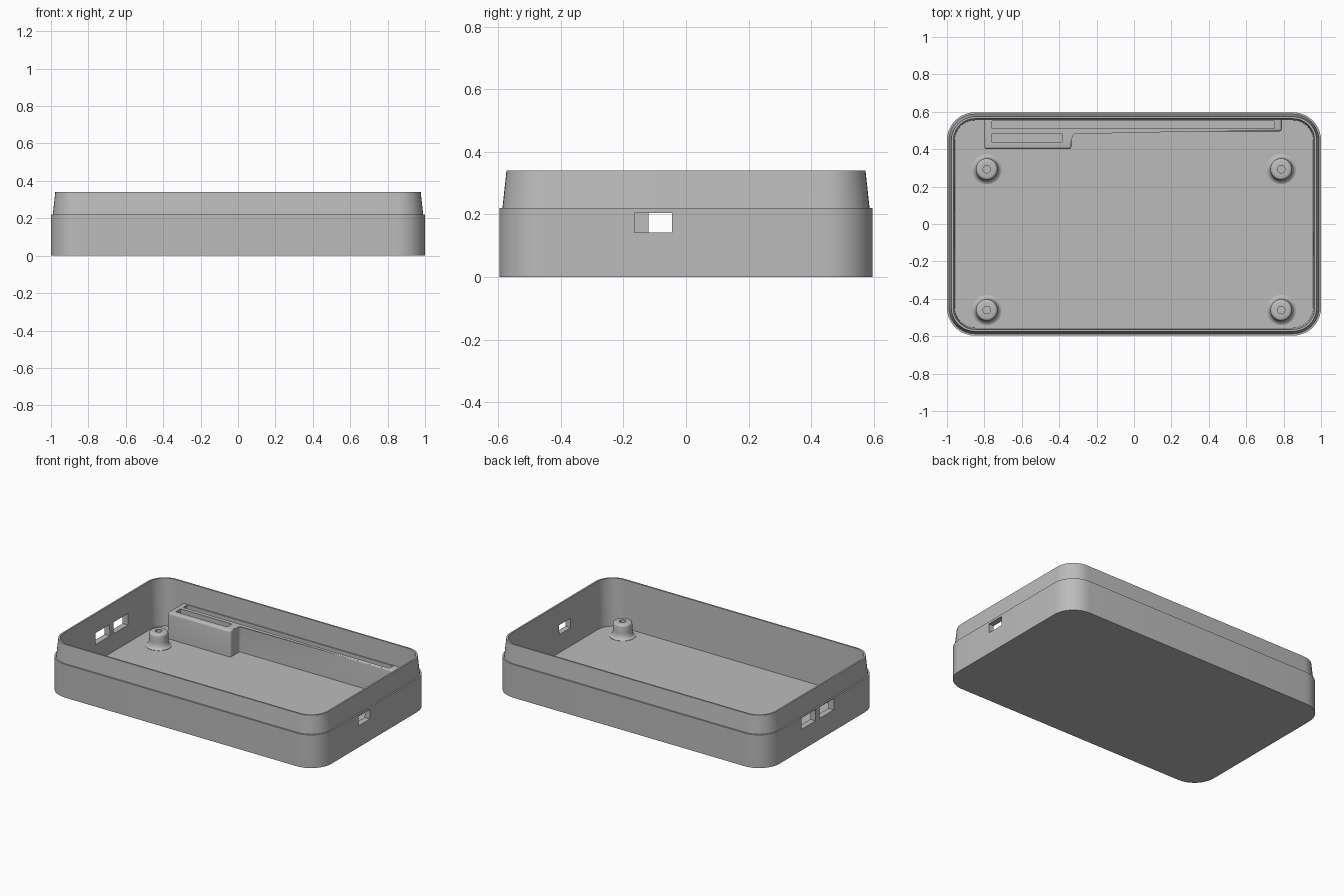
import bpy, bmesh, math

cube = bpy.data.objects.get("Cube")
if cube:
    bpy.data.objects.remove(cube)

grey = bpy.data.materials.new("plain grey")
grey.use_nodes = True
grey.diffuse_color = (0.5, 0.5, 0.5, 1)
grey.node_tree.nodes["Principled BSDF"].inputs["Base Color"].default_value = (0.5, 0.5, 0.5, 1)


def make(name, bm):
    bmesh.ops.recalc_face_normals(bm, faces=bm.faces)
    mesh = bpy.data.meshes.new(name)
    bm.to_mesh(mesh)
    bm.free()
    mesh.materials.append(grey)
    ob = bpy.data.objects.new(name, mesh)
    bpy.context.collection.objects.link(ob)
    return ob


def smooth(ob):
    bpy.ops.object.select_all(action='DESELECT')
    ob.select_set(True)
    bpy.context.view_layer.objects.active = ob
    bpy.ops.object.shade_smooth_by_angle(angle=math.radians(35))


def loft(bm, rings):
    """Closed solid through rings of equal point count."""
    loops = [[bm.verts.new(p) for p in ring] for ring in rings]
    for a, b in zip(loops, loops[1:]):
        for i in range(len(a)):
            j = (i + 1) % len(a)
            bm.faces.new((a[i], a[j], b[j], b[i]))
    bm.faces.new(loops[0])
    bm.faces.new(loops[-1])


def rounded_ring(inset, z, steps=10):
    r = 0.15 - inset
    pts = []
    for q, (sx, sy) in enumerate([(1, 1), (-1, 1), (-1, -1), (1, -1)]):
        for i in range(steps + 1):
            a = math.pi / 2 * (q + i / steps)
            pts.append((sx * 0.85 + r * math.cos(a), sy * 0.447 + r * math.sin(a), z))
    return pts


def cut_boxes(ob, boxes):
    """Subtract axis-aligned boxes given as (low corner, high corner)."""
    for lo, hi in boxes:
        bm = bmesh.new()
        bmesh.ops.create_cube(bm, size=1)
        for v in bm.verts:
            v.co = [lo[k] if v.co[k] < 0 else hi[k] for k in range(3)]
        cutter = make("cutter", bm)
        cutter.hide_render = True
        mod = ob.modifiers.new("cut", 'BOOLEAN')
        mod.operation = 'DIFFERENCE'
        mod.solver = 'EXACT'
        mod.object = cutter
        bpy.context.view_layer.objects.active = ob
        bpy.ops.object.modifier_apply(modifier=mod.name)
        bpy.data.objects.remove(cutter)


# Tray: base wall, stepped tapered lip, inner wall and floor
bm = bmesh.new()
loft(bm, [rounded_ring(i, z) for i, z in [
    (0, 0), (0, 0.22), (0.01, 0.22), (0.023, 0.34), (0.034, 0.34), (0.042, 0.025)]])
tray = make("tray", bm)

# Port openings: one on the left end, two on the right end
cut_boxes(tray, [
    ((0.9, -0.165, 0.143), (1.1, -0.045, 0.205)),
    ((-1.1, -0.12, 0.14), (-0.9, 0.03, 0.215)),
    ((-1.1, 0.07, 0.14), (-0.9, 0.22, 0.215))])
smooth(tray)

# Slotted holder along the back wall, with rounded exposed edges
outline = [(-0.8, 0.575), (-0.8, 0.4), (-0.335, 0.4),
           (-0.335, 0.495), (0.79, 0.495), (0.79, 0.575)]
bm = bmesh.new()
loft(bm, [[(x, y, z) for x, y in outline] for z in (0.01, 0.2)])
exposed = [e for e in bm.edges
           if max(v.co.z for v in e.verts) > 0.1 and min(v.co.y for v in e.verts) < 0.56]
bmesh.ops.bevel(bm, geom=exposed, offset=0.014, segments=4, profile=0.5, affect='EDGES')
holder = make("slotted_holder", bm)
cut_boxes(holder, [
    ((-0.76, 0.511, 0.05), (0.75, 0.552, 0.3)),
    ((-0.76, 0.435, 0.05), (-0.385, 0.485, 0.3))])
smooth(holder)

# Screw posts: flared foot, rounded top, centre hole
profile = [(0.08, 0.02), (0.08, 0.027)]
profile += [(0.08 - 0.022 * math.sin(a), 0.067 - 0.04 * math.cos(a))
            for a in (math.radians(d) for d in (25, 45, 70, 90))]
profile += [(0.043 + 0.015 * math.cos(a), 0.106 + 0.015 * math.sin(a))
            for a in (math.radians(d) for d in (0, 30, 60, 90))]
profile += [(0.02, 0.121), (0.02, 0.04)]
for side, x in (("left", 0.787), ("right", -0.787)):
    for end, y in (("front", -0.46), ("back", 0.293)):
        bm = bmesh.new()
        loft(bm, [[(r * math.cos(t * math.pi / 16), r * math.sin(t * math.pi / 16), z)
                   for t in range(32)] for r, z in profile])
        post = make(f"screw_post_{end}_{side}", bm)
        post.location = (x, y, 0)
        smooth(post)
